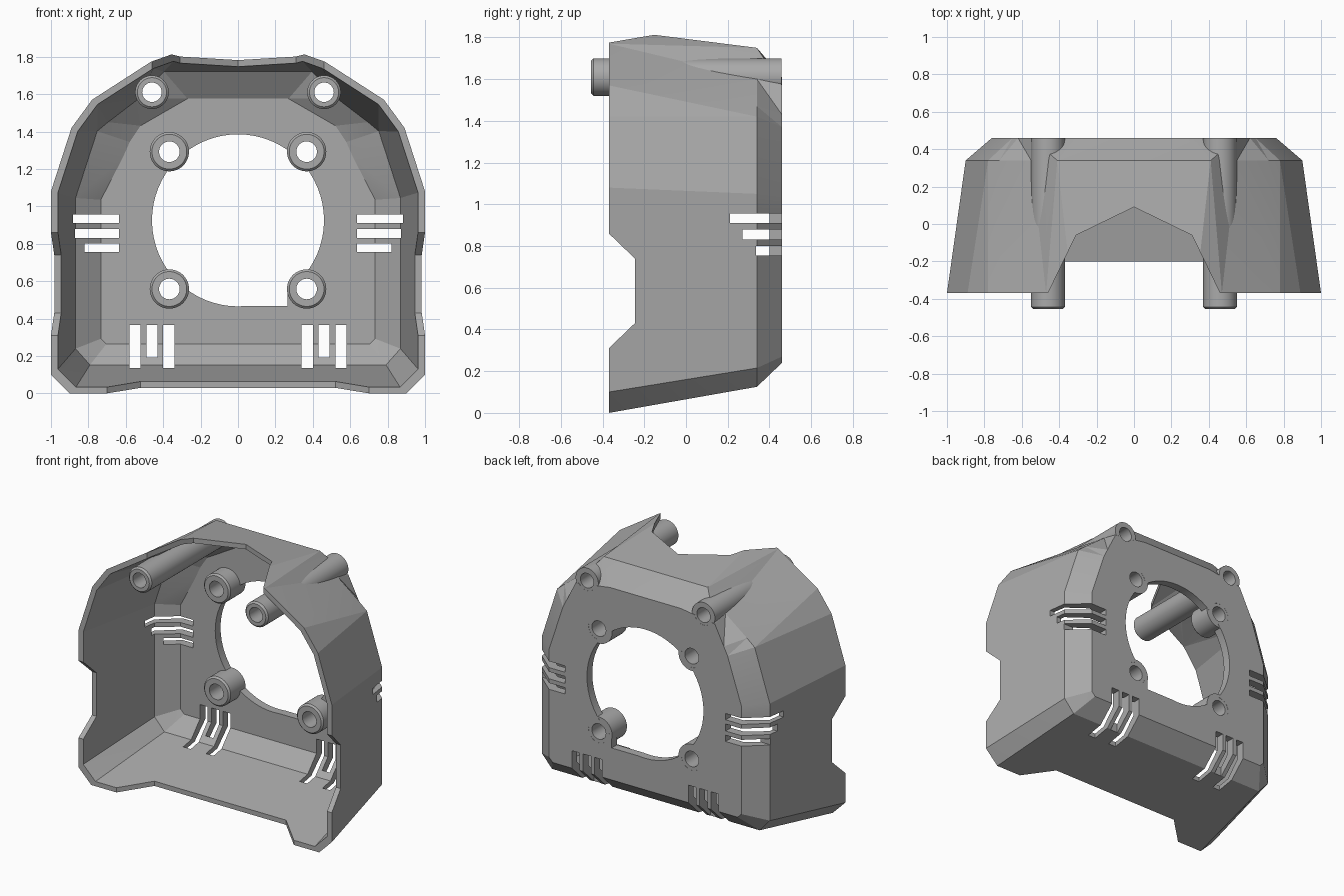
import bpy, bmesh, math

old = bpy.data.objects.get("Cube")
if old:
    bpy.data.objects.remove(old)

grey = bpy.data.materials.new("plain grey")
grey.use_nodes = True
grey.diffuse_color = (0.4, 0.4, 0.4, 1)
grey.node_tree.nodes["Principled BSDF"].inputs["Base Color"].default_value = (0.4, 0.4, 0.4, 1)


def loft(name, loops):
    """Closed solid through matching loops of 3D points."""
    bm = bmesh.new()
    rings = [[bm.verts.new(p) for p in loop] for loop in loops]
    n = len(rings[0])
    for a, b in zip(rings, rings[1:]):
        for i in range(n):
            j = (i + 1) % n
            bm.faces.new((a[i], a[j], b[j], b[i]))
    bm.faces.new(rings[0])
    bm.faces.new(rings[-1])
    bmesh.ops.triangulate(bm, faces=[f for f in bm.faces if len(f.verts) == 4])
    bmesh.ops.recalc_face_normals(bm, faces=bm.faces)
    mesh = bpy.data.meshes.new(name)
    bm.to_mesh(mesh)
    bm.free()
    mesh.materials.append(grey)
    obj = bpy.data.objects.new(name, mesh)
    bpy.context.collection.objects.link(obj)
    return obj


def prism(name, axis, outline, lo, hi):
    """Extrude a 2D outline along an axis."""
    place = {"x": lambda a, b, h: (h, a, b),
             "y": lambda a, b, h: (a, h, b),
             "z": lambda a, b, h: (a, b, h)}[axis]
    return loft(name, [[place(a, b, h) for a, b in outline] for h in (lo, hi)])


def circle(x, z, r, n=48):
    return [(x + r * math.cos(math.tau * i / n), z + r * math.sin(math.tau * i / n))
            for i in range(n)]


def box(x0, x1, z0, z1):
    return [(x0, z0), (x1, z0), (x1, z1), (x0, z1)]


def mirrored(half):
    return half + [(-a, b) for a, b in reversed(half)]


def cut(target, cutter):
    mod = target.modifiers.new("cut", "BOOLEAN")
    mod.operation = "DIFFERENCE"
    mod.solver = "EXACT"
    mod.object = cutter
    bpy.context.view_layer.objects.active = target
    bpy.ops.object.modifier_apply(modifier=mod.name)
    bpy.data.objects.remove(cutter)


def smooth(obj, degrees):
    bpy.ops.object.select_all(action="DESELECT")
    obj.select_set(True)
    bpy.context.view_layer.objects.active = obj
    bpy.ops.object.shade_smooth_by_angle(angle=math.radians(degrees))


# Half sections of the housing, from bottom corner to top
front = [(.90, 0), (1, .1), (1, 1.08), (.89, 1.42), (.78, 1.57), (.47, 1.77), (.33, 1.84)]
middle = [(.82, .125), (.9, .215), (.9, 1.05), (.78, 1.42), (.72, 1.47), (.55, 1.6), (.41, 1.75)]
back = [(.73, .24), (.76, .27), (.76, 1.04), (.65, 1.37), (.62, 1.43), (.55, 1.57), (.28, 1.61)]
back_inside = back[:3] + [(.64, 1.27), (.60, 1.36), (.54, 1.45), (.28, 1.6)]


def section(half, y, scale=1.0):
    return [(x * scale, y, .9 + (z - .9) * scale) for x, z in mirrored(half)]


shell = loft("housing", [section(front, -.37), section(middle, .34), section(back, .46)])
cut(shell, loft("cavity", [section(front, -.372, .963), section(middle, .3, .965),
                           section(back_inside, .4, .965)]))

# Openings in the top, bottom and side rims
cut(shell, prism("top_notch", "z", mirrored([(.523, -.5), (.31, -.06), (.001, .09)]), 1.3, 2.1))
cut(shell, prism("bottom_notch", "z", mirrored([(.838, -.5), (.52, -.2)]), -.1, .2))
for side in (-1, 1):
    cut(shell, prism("side_notch", "x", [(-.5, .985), (-.245, .74), (-.245, .43), (-.5, .185)],
                     side * .8, side * 1.2))

# Large round opening with a square cable corner
cut(shell, prism("round_opening", "y", circle(0, .925, .46, 64), .2, .6))
cut(shell, prism("cable_corner", "y", box(0, .265, .468, .7), .2, .6))

# Vent slots
for s in (-1, 1):
    for start, z0, z1 in ((.21, .91, .955), (.27, .83, .88), (.335, .755, .8)):
        cut(shell, prism("side_vent", "y", box(s * .635, s * 1.1, z0, z1), start, .6))
    for x, start in ((.37, .21), (.46, .335), (.55, .21)):
        cut(shell, prism("lower_vent", "y", box(s * (x - .03), s * (x + .03), -.1, .365), start, .6))

# Screw tubes and short mounting bosses: x, z, radius, bore, front end
mounts = [("upper_screw_tube", .46, 1.61, .09, .052, -.455),
          ("upper_boss", .367, 1.292, .105, .055, .28),
          ("lower_boss", .367, .558, .105, .055, .28)]
for name, x, z, r, bore, start in mounts:
    for s, side in ((-1, "right"), (1, "left")):
        cut(shell, prism("bore", "y", circle(s * x, z, (r + bore) / 2), start - .1, .6))
        edge = .012
        tube = loft(side + "_" + name, [[(px, y, pz) for px, pz in circle(s * x, z, rad)]
                    for y, rad in ((start, r - edge), (start + edge, r), (.459, r))])
        cut(tube, prism("bore", "y", circle(s * x, z, bore), start - .1, .6))
        smooth(tube, 30)

smooth(shell, 12)
